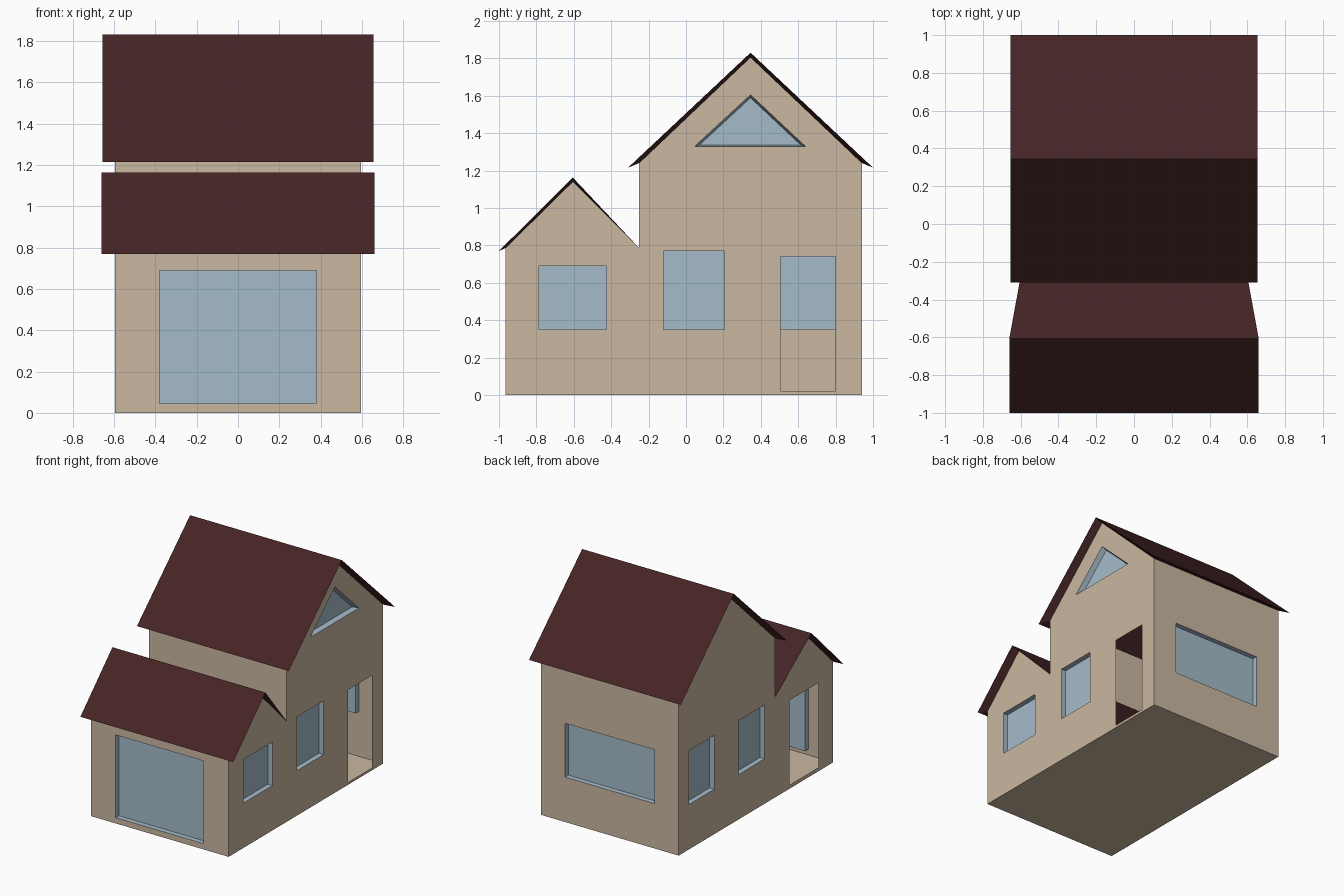
import bpy, bmesh
from mathutils import Vector

cube = bpy.data.objects.get("Cube")
if cube:
    bpy.data.objects.remove(cube, do_unlink=True)


def material(name, rgb):
    m = bpy.data.materials.new(name)
    m.use_nodes = True
    m.diffuse_color = (*rgb, 1)
    m.node_tree.nodes["Principled BSDF"].inputs["Base Color"].default_value = (*rgb, 1)
    return m


TAN = material("tan wall", (0.59, 0.48, 0.355))
RED = material("dark red roof", (0.061, 0.018, 0.019))
BLUE = material("pale blue glass", (0.376, 0.5, 0.59))

HALF = 0.595           # half width of the house
FRONT, BACK = -0.965, 0.94
STEP = -0.25           # where the tall part meets the low part
RECESS = 0.04


def finish(name, bm, mat, flip=False):
    bmesh.ops.remove_doubles(bm, verts=bm.verts, dist=0.0005)
    bmesh.ops.recalc_face_normals(bm, faces=bm.faces)
    if flip:
        bmesh.ops.reverse_faces(bm, faces=bm.faces)
    mesh = bpy.data.meshes.new(name)
    bm.to_mesh(mesh)
    bm.free()
    mesh.materials.append(mat)
    obj = bpy.data.objects.new(name, mesh)
    bpy.context.collection.objects.link(obj)
    return obj


def rect(u0, u1, v0, v1):
    return [(u0, v0), (u1, v0), (u1, v1), (u0, v1)]


def on_side(x):
    return lambda u, v: Vector((x, u, v))


def on_end(y):
    return lambda u, v: Vector((u, y, v))


def panel(bm, place, outline, holes=()):
    """Flat wall panel with openings left in it."""
    edges = []
    for loop in [outline, *holes]:
        vs = [bm.verts.new(place(*p)) for p in loop]
        edges += [bm.edges.new((a, b)) for a, b in zip(vs, vs[1:] + vs[:1])]
    bmesh.ops.triangle_fill(bm, edges=edges, use_beauty=True)


def window(name, place, loop, inward, taper=1.0):
    """Glass tray set back into its opening."""
    bm = bmesh.new()
    rim = [place(*p) for p in loop]
    mid = sum(rim, Vector()) / len(rim)
    outer = [bm.verts.new(p) for p in rim]
    inner = [bm.verts.new(mid + (p - mid) * taper + Vector(inward) * RECESS) for p in rim]
    n = len(rim)
    for i in range(n):
        j = (i + 1) % n
        bm.faces.new((outer[i], outer[j], inner[j], inner[i]))
    bm.faces.new(inner)
    finish(name, bm, BLUE, flip=True)


def roof(name, wall_top, cover, half):
    """Two slopes, with soffits running from their edges back to the wall tops."""
    bm = bmesh.new()

    def ring(profile, h):
        pts = [(h, *p) for p in profile] + [(-h, *p) for p in reversed(profile)]
        return [bm.verts.new(p) for p in pts]

    inner = ring(wall_top, HALF)
    outer = ring(cover[:2], half)[:2]
    # the last cover point carries its own half width
    y, z, end_half = cover[2]
    outer = [bm.verts.new(p) for p in (
        (half, *cover[0]), (half, *cover[1]), (end_half, y, z),
        (-end_half, y, z), (-half, *cover[1]), (-half, *cover[0]))]
    for i in range(6):
        j = (i + 1) % 6
        bm.faces.new((outer[i], outer[j], inner[j], inner[i]))
    bm.faces.new((outer[0], outer[1], outer[4], outer[5]))
    bm.faces.new((outer[1], outer[2], outer[3], outer[4]))
    bmesh.ops.dissolve_degenerate(bm, dist=0.0005, edges=bm.edges)
    loose = [v for v in bm.verts if not v.link_faces]
    bmesh.ops.delete(bm, geom=loose, context='VERTS')
    finish(name, bm, RED)


# Openings
low_opening = rect(-0.785, -0.425, 0.35, 0.69)
low_door = rect(-0.785, -0.425, 0.03, 0.69)
middle_opening = rect(-0.12, 0.205, 0.35, 0.77)
rear_door = rect(0.505, 0.8, 0.02, 0.74)
rear_opening = rect(0.5, 0.81, 0.35, 0.77)
gable_opening = [(0.045, 1.328), (0.64, 1.328), (0.345, 1.605)]
front_opening = rect(-0.38, 0.38, 0.045, 0.69)
back_opening = rect(-0.385, 0.385, 0.35, 0.77)

# Wall tops under each roof
tall_top = [(STEP, 1.24), (0.345, 1.805), (BACK, 1.24)]
low_top = [(FRONT, 0.785), (-0.605, 1.14), (STEP, 0.785)]

# Walls and floor as one thin shell
side = [(FRONT, 0), (BACK, 0)] + tall_top[::-1] + low_top[::-1]
bm = bmesh.new()
panel(bm, on_side(HALF), side, [low_opening, middle_opening, rear_door, gable_opening])
panel(bm, on_side(-HALF), side, [low_door, middle_opening, rear_opening])
panel(bm, on_end(FRONT), rect(-HALF, HALF, 0, 0.785), [front_opening])
panel(bm, on_end(BACK), rect(-HALF, HALF, 0, 1.24), [back_opening])
panel(bm, on_end(STEP), rect(-HALF, HALF, 0.785, 1.24))
panel(bm, lambda u, v: Vector((u, v, 0)), rect(-HALF, HALF, FRONT, BACK))
finish("house_walls", bm, TAN)

# Windows
window("front_window", on_end(FRONT), front_opening, (0, 1, 0))
window("back_window", on_end(BACK), back_opening, (0, -1, 0))
window("left_low_window", on_side(HALF), low_opening, (-1, 0, 0))
window("left_middle_window", on_side(HALF), middle_opening, (-1, 0, 0))
window("gable_window", on_side(HALF), gable_opening, (-1, 0, 0), taper=0.91)
window("right_middle_window", on_side(-HALF), middle_opening, (1, 0, 0))
window("right_rear_window", on_side(-HALF), rear_opening, (1, 0, 0))

# Roofs
roof("tall_roof", tall_top, [(-0.31, 1.215), (0.345, 1.83), (1.0, 1.215, 0.655)], 0.655)
roof("low_roof", low_top, [(-1.0, 0.77), (-0.605, 1.162), (STEP, 0.785, HALF)], 0.66)
